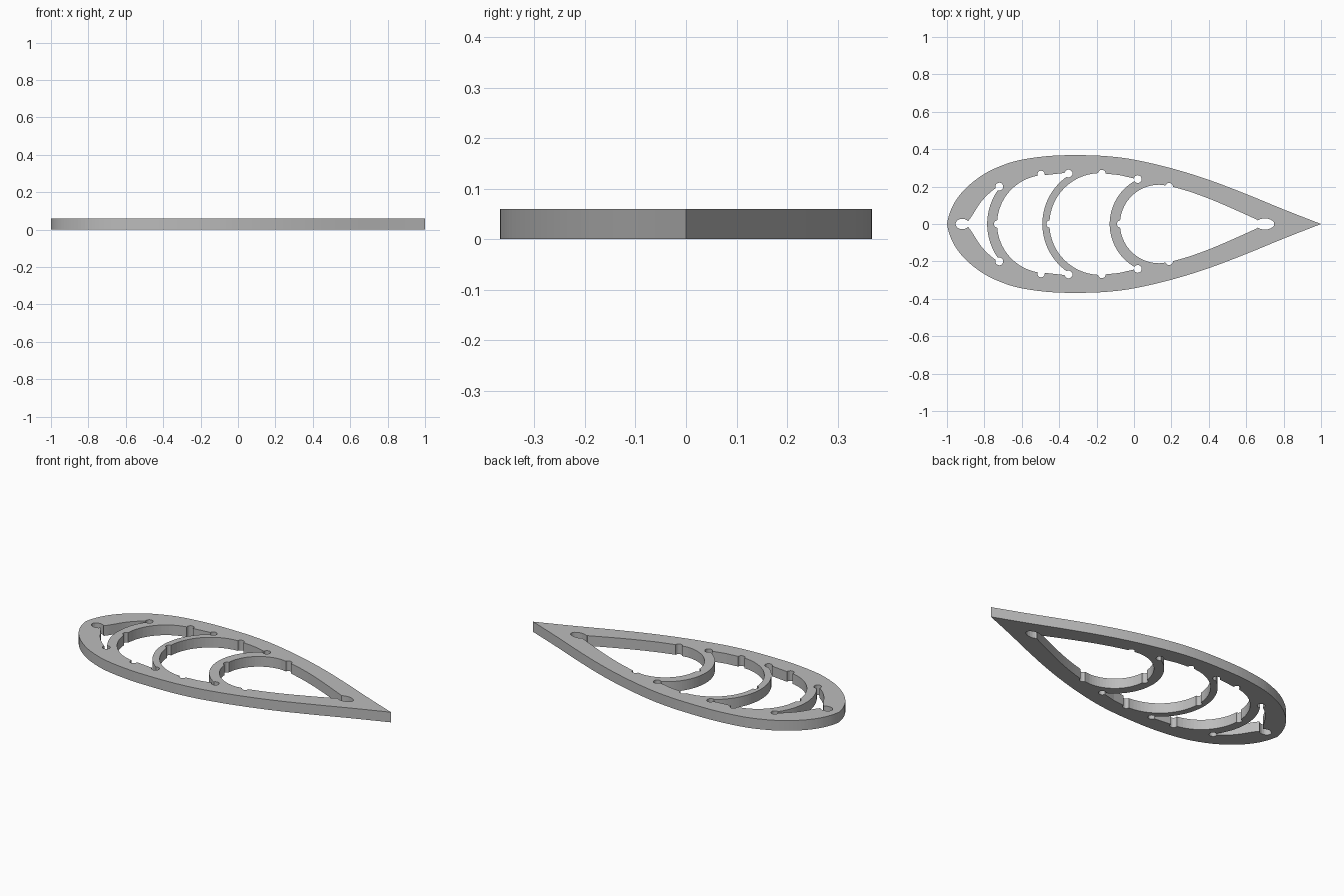
import bpy
import bmesh
from math import sin, cos, pi, atan2

THICK = 0.06

if "Cube" in bpy.data.objects:
    bpy.data.objects.remove(bpy.data.objects["Cube"], do_unlink=True)

grey = bpy.data.materials.new("plain grey")
grey.use_nodes = True
grey.diffuse_color = (0.5, 0.5, 0.5, 1)
grey.node_tree.nodes["Principled BSDF"].inputs["Base Color"].default_value = (0.5, 0.5, 0.5, 1)


def smooth(points, steps=5):
    """Catmull-Rom curve through the points."""
    pts = [points[0]] + points + [points[-1]]
    out = []
    for a, b, c, d in zip(pts, pts[1:], pts[2:], pts[3:]):
        for i in range(steps):
            t = i / steps
            out.append(tuple(0.5 * (2 * q + (r - p) * t + (2 * p - 5 * q + 4 * r - s) * t * t
                                    + (3 * q - p - 3 * r + s) * t ** 3)
                             for p, q, r, s in zip(a, b, c, d)))
    return out + [points[-1]]


def mirrored(half):
    """Close an upper half outline with its reflection below y = 0."""
    return half + [(x, -y) for x, y in reversed(half) if abs(y) > 1e-5]


def arc(cx, r, start, end, n=20):
    return [(cx + r * cos(start + (end - start) * i / n),
             r * sin(start + (end - start) * i / n)) for i in range(n + 1)]


def ellipse(cx, cy, rx, ry, n=20):
    return [(cx + rx * cos(2 * pi * i / n), cy + ry * sin(2 * pi * i / n)) for i in range(n)]


def prism(name, outline, low, high):
    bm = bmesh.new()
    face = bm.faces.new([bm.verts.new((x, y, low)) for x, y in outline])
    top = bmesh.ops.extrude_face_region(bm, geom=[face])["geom"]
    bmesh.ops.translate(bm, vec=(0, 0, high - low),
                        verts=[v for v in top if isinstance(v, bmesh.types.BMVert)])
    bmesh.ops.recalc_face_normals(bm, faces=bm.faces)
    mesh = bpy.data.meshes.new(name)
    bm.to_mesh(mesh)
    bm.free()
    mesh.materials.append(grey)
    obj = bpy.data.objects.new(name, mesh)
    bpy.context.collection.objects.link(obj)
    return obj


# Solid teardrop plate
skin = smooth([(-1, 0), (-0.985, 0.06), (-0.95, 0.13), (-0.89, 0.2), (-0.8, 0.268),
               (-0.7, 0.315), (-0.6, 0.344), (-0.45, 0.364), (-0.3, 0.368), (-0.15, 0.363),
               (0, 0.344), (0.2, 0.298), (0.4, 0.236), (0.6, 0.16), (0.8, 0.078), (1, 0)])
plate = prism("wing_rib", mirrored(skin), 0, THICK)

# Curved ribs: centre, inner radius, outer radius, upper end of the rib's outer side
ribs = [(-0.47, 0.262, 0.315, (-0.72, 0.2)),
        (-0.18, 0.272, 0.31, (-0.35, 0.27)),
        (0.135, 0.21, 0.265, (0.02, 0.24))]


def rib_front(rib):
    cx, _, r, end = rib
    return arc(cx, r, atan2(end[1], end[0] - cx), pi)


def rib_back(rib):
    return arc(rib[0], rib[1], pi, pi / 2)


# Openings between the ribs
openings = [
    smooth([(-0.9, 0), (-0.87, 0.038), (-0.82, 0.115), (-0.77, 0.168), (-0.72, 0.205)])
    + rib_front(ribs[0])[1:],
    rib_back(ribs[0]) + [(-0.36, 0.274)] + rib_front(ribs[1]),
    rib_back(ribs[1]) + [(-0.08, 0.262)] + rib_front(ribs[2]),
    rib_back(ribs[2]) + smooth([(0.19, 0.204), (0.3, 0.172), (0.42, 0.128),
                                (0.55, 0.072), (0.66, 0.022)]) + [(0.67, 0)],
]
cutters = [mirrored(half) for half in openings]

# Round relief holes in the corners, and a slot at each tip
cutters += [ellipse(-0.918, 0, 0.036, 0.028), ellipse(0.7, 0, 0.05, 0.03)]
for cx, inner, _, (ex, ey) in ribs:
    cutters.append(ellipse(cx - inner + 0.003, 0, 0.02, 0.02))
    cutters += [ellipse(ex, s * ey, 0.021, 0.021) for s in (1, -1)]
for x, y in [(-0.497, 0.265), (-0.172, 0.27), (0.188, 0.2)]:
    cutters += [ellipse(x, s * y, 0.02, 0.02) for s in (1, -1)]

tools = []
for i, outline in enumerate(cutters):
    tool = prism("cutter_%d" % i, outline, -0.1, THICK + 0.1)
    tool.hide_render = True
    mod = plate.modifiers.new("cut", "BOOLEAN")
    mod.operation = "DIFFERENCE"
    mod.solver = "EXACT"
    mod.object = tool
    tools.append(tool)

# Keep the cut result and drop the cutters
bpy.context.view_layer.update()
cut = bpy.data.meshes.new_from_object(plate.evaluated_get(bpy.context.evaluated_depsgraph_get()))
plate.modifiers.clear()
plate.data = cut
for tool in tools:
    bpy.data.objects.remove(tool, do_unlink=True)
for face in cut.polygons:
    face.use_smooth = False
